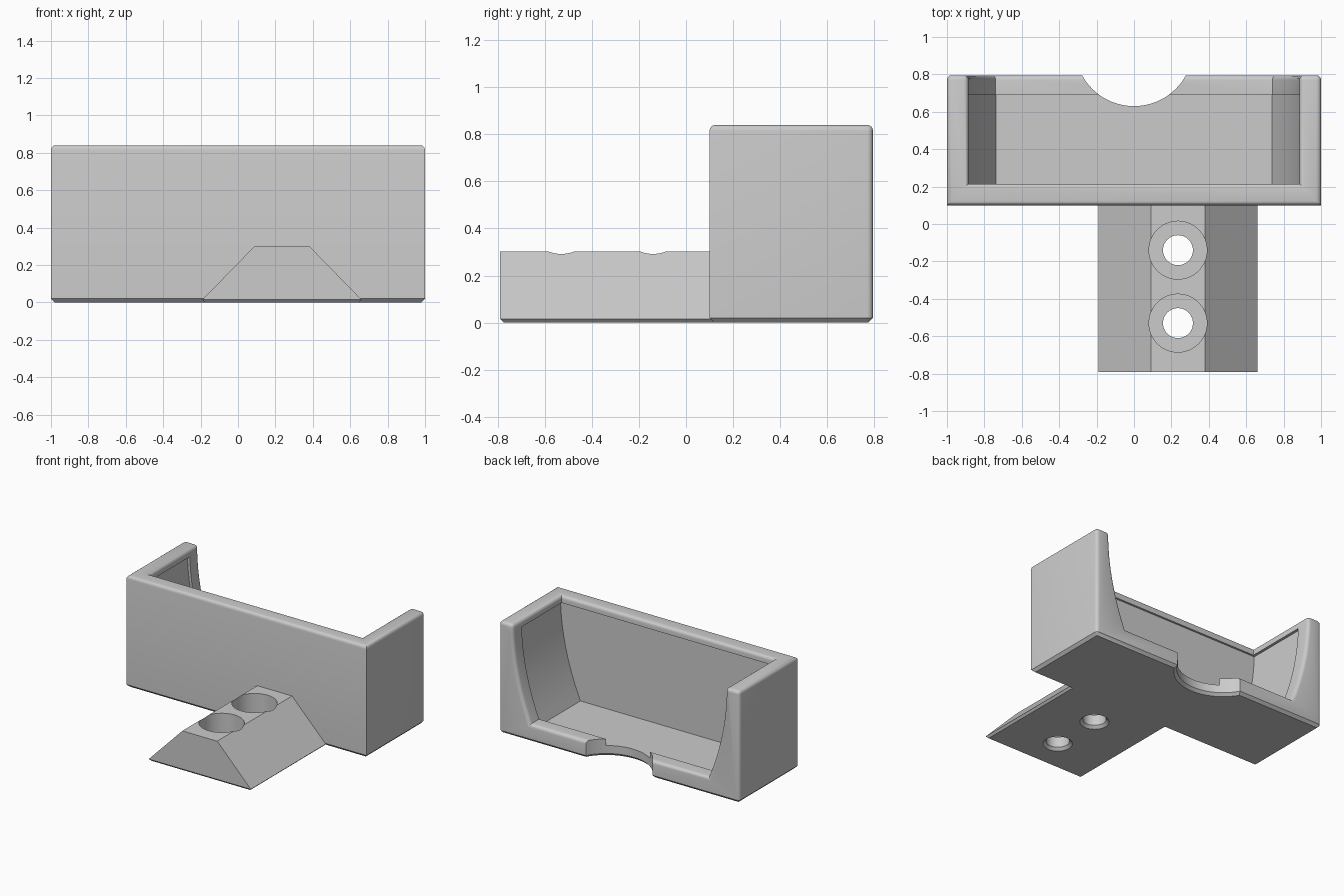
import bpy
import bmesh
from math import radians
from mathutils import Matrix

cube = bpy.data.objects.get("Cube")
if cube:
    bpy.data.objects.remove(cube, do_unlink=True)

grey = bpy.data.materials.new("plain grey")
grey.use_nodes = True
grey.diffuse_color = (0.6, 0.6, 0.6, 1)
for node in grey.node_tree.nodes:
    if node.type == 'BSDF_PRINCIPLED':
        node.inputs["Base Color"].default_value = (0.6, 0.6, 0.6, 1)


def to_object(name, bm):
    bmesh.ops.recalc_face_normals(bm, faces=bm.faces[:])
    mesh = bpy.data.meshes.new(name)
    bm.to_mesh(mesh)
    bm.free()
    mesh.materials.append(grey)
    obj = bpy.data.objects.new(name, mesh)
    bpy.context.collection.objects.link(obj)
    return obj


def prism(profile, y0, y1):
    """Extrude an x-z outline along y."""
    bm = bmesh.new()
    front = [bm.verts.new((x, y0, z)) for x, z in profile]
    back = [bm.verts.new((x, y1, z)) for x, z in profile]
    cap = bm.faces.new(front)
    bm.faces.new(back[::-1])
    n = len(profile)
    for i in range(n):
        j = (i + 1) % n
        bm.faces.new((front[i], back[i], back[j], front[j]))
    return bm, front, cap


def cylinder(x, y, z0, z1, r0, r1):
    bm = bmesh.new()
    bmesh.ops.create_cone(bm, cap_ends=True, segments=64, radius1=r0, radius2=r1,
                          depth=z1 - z0,
                          matrix=Matrix.Translation((x, y, (z0 + z1) / 2)))
    return bm


def cut(obj, bm):
    """Subtract a solid from an object and discard the cutter."""
    cutter = to_object("cutter", bm)
    cutter.hide_render = True
    mod = obj.modifiers.new("cut", 'BOOLEAN')
    mod.operation = 'DIFFERENCE'
    mod.solver = 'EXACT'
    mod.object = cutter
    bpy.context.view_layer.objects.active = obj
    bpy.ops.object.modifier_apply(modifier=mod.name)
    bpy.data.objects.remove(cutter, do_unlink=True)


def smooth(obj):
    bpy.ops.object.select_all(action='DESELECT')
    obj.select_set(True)
    bpy.context.view_layer.objects.active = obj
    bpy.ops.object.shade_smooth_by_angle(angle=radians(30))


FRONT, BACK, TOP = 0.1, 0.795, 0.84
LIP, FLOOR = 0.13, 0.08


def pocket_outline(z0, z1, grow, above):
    """Symmetric outline whose sides curve inward toward the floor."""
    steps = 12
    side = []
    for i in range(steps + 1):
        z = z0 + (z1 - z0) * i / steps
        t = (TOP - z) / (TOP - LIP)
        side.append((0.885 - 0.145 * t * t + grow, z))
    if above:
        side.append((side[-1][0], 1))
    return side + [(-x, z) for x, z in reversed(side)]


# Tray: block with rear opening, slightly wider pocket and finger notch
tray = to_object("tray", prism([(-1, 0), (1, 0), (1, TOP), (-1, TOP)], FRONT, BACK)[0])
cut(tray, prism(pocket_outline(LIP, TOP, 0, True), 0.215, 1)[0])
cut(tray, prism(pocket_outline(FLOOR, 0.785, 0.02, False), 0.2, 0.69)[0])
cut(tray, cylinder(0, 0.946, -0.2, 0.5, 0.316, 0.316))

# Chamfered base and rounded rims
bm = bmesh.new()
bm.from_mesh(tray.data)
bmesh.ops.remove_doubles(bm, verts=bm.verts[:], dist=0.0001)


def sharp(edge):
    return len(edge.link_faces) == 2 and edge.calc_face_angle(0) > radians(40)


def lies_on(edge, axis, value):
    return all(abs(v.co[axis] - value) < 0.001 for v in edge.verts)


base = [e for e in bm.edges if sharp(e) and lies_on(e, 2, 0)]
bmesh.ops.bevel(bm, geom=base, offset=0.02, segments=1, profile=0.5,
                affect='EDGES', clamp_overlap=False)
rims = []
for e in bm.edges:
    mid = (e.verts[0].co + e.verts[1].co) / 2
    notch_corner = abs(mid.x) < 0.3 and lies_on(e, 0, e.verts[0].co.x)
    on_rim = lies_on(e, 2, TOP) or lies_on(e, 1, BACK)
    if sharp(e) and on_rim and mid.z > 0.03 and not notch_corner:
        rims.append(e)
bmesh.ops.bevel(bm, geom=rims, offset=0.025, segments=4, profile=0.5,
                affect='EDGES', clamp_overlap=False)
bm.to_mesh(tray.data)
bm.free()
smooth(tray)

# Mounting foot: sloped block with chamfered base
bm, front, cap = prism([(-0.175, 0), (0.645, 0), (0.66, 0.015), (0.38, 0.302),
                        (0.09, 0.302), (-0.19, 0.015)], -0.79, 0.14)
bmesh.utils.face_split(cap, front[2], front[5])
for v in front[:2]:
    v.co.y += 0.015
foot = to_object("mounting_foot", bm)

# Counterbored screw holes with a small chamfer underneath
for y in (-0.14, -0.53):
    cut(foot, cylinder(0.235, y, 0.1, 0.5, 0.155, 0.155))
    cut(foot, cylinder(0.235, y, -0.1, 0.2, 0.08, 0.08))
    cut(foot, cylinder(0.235, y, -0.02, 0.02, 0.12, 0.08))
smooth(foot)
